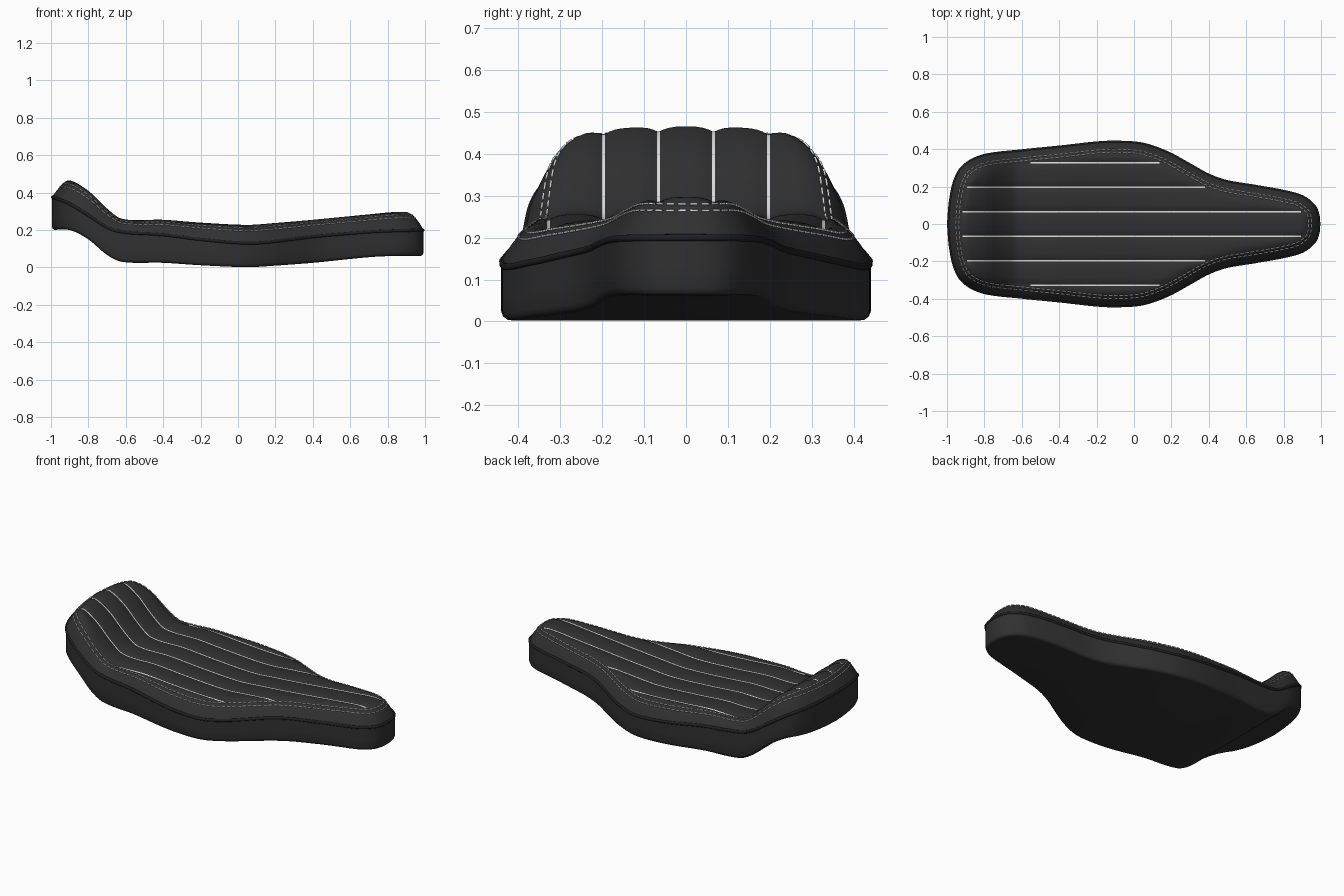
import bpy, bmesh, math
from mathutils import Vector, kdtree

if "Cube" in bpy.data.objects:
    bpy.data.objects.remove(bpy.data.objects["Cube"])


def material(name, rgb, rough):
    m = bpy.data.materials.new(name)
    m.use_nodes = True
    m.diffuse_color = (*rgb, 1)
    node = m.node_tree.nodes["Principled BSDF"]
    node.inputs["Base Color"].default_value = (*rgb, 1)
    node.inputs["Roughness"].default_value = rough
    return m


LEATHER = material("black_leather", (0.03, 0.03, 0.03), 0.6)
PIPING = material("piping_black", (0.014, 0.014, 0.014), 0.5)
THREAD = material("white_thread", (0.75, 0.75, 0.75), 0.7)


def spline(keys, vals, t):
    """Smooth curve through (keys, vals)."""
    n = len(keys)
    t = min(max(t, keys[0]), keys[-1])
    i = max(k for k in range(n - 1) if keys[k] <= t)

    def slope(k):
        a, b = max(k - 1, 0), min(k + 1, n - 1)
        return (vals[b] - vals[a]) / (keys[b] - keys[a])
    h = keys[i + 1] - keys[i]
    s = (t - keys[i]) / h
    r = 1 - s
    return (vals[i] * (1 + 2 * s) * r * r + vals[i + 1] * (3 - 2 * s) * s * s
            + h * s * r * (slope(i) * r - slope(i + 1) * s))


# Half outline in plan, tail to nose
OUTLINE = [(-.995, 0), (-.985, .12), (-.96, .235), (-.91, .315), (-.8, .37), (-.6, .395),
           (-.4, .415), (-.2, .437), (-.08, .441), (.05, .43), (.18, .385), (.3, .32),
           (.4, .265), (.5, .23), (.65, .205), (.8, .178), (.9, .15), (.965, .1),
           (.987, .05), (.992, 0)]
# Side profile: x, underside, piping line, crown
PROFILE = [(-1, .2, .38, .46), (-.9, .2, .34, .466), (-.8, .15, .28, .41),
           (-.7, .067, .215, .315), (-.62, .03, .19, .26), (-.4, .025, .175, .255),
           (-.2, .012, .15, .24), (.05, .002, .13, .228), (.2, .01, .14, .238),
           (.4, .025, .165, .255), (.7, .055, .19, .284), (.85, .062, .197, .297),
           (1, .062, .2, .295)]
XS, UNDER, PIPE, CROWN = zip(*PROFILE)


def level(which, x):
    return spline(XS, which, x)


def resample(pts, count):
    """Evenly spaced points along a polyline."""
    run = [0]
    for a, b in zip(pts, pts[1:]):
        run.append(run[-1] + (b - a).length)
    out, j = [], 0
    for i in range(count + 1):
        s = run[-1] * i / count
        while j < len(pts) - 2 and run[j + 1] < s:
            j += 1
        out.append(pts[j].lerp(pts[j + 1], (s - run[j]) / (run[j + 1] - run[j])))
    return out


def closed_outline(count):
    ox, oy = zip(*OUTLINE)
    idx = list(range(len(OUTLINE)))
    top = len(idx) - 1
    pts = [Vector((spline(idx, ox, top * k / 600), spline(idx, oy, top * k / 600)))
           for k in range(601)]
    half = resample(pts, count)
    return half + [Vector((p.x, -p.y)) for p in half[-2:0:-1]]


def inset(loop, d):
    out = []
    for i, p in enumerate(loop):
        t = (loop[(i + 1) % len(loop)] - loop[i - 1]).normalized()
        out.append(p + Vector((t.y, -t.x)) * d)
    return out


HALF = 130
LOOP = closed_outline(HALF)
dense = closed_outline(1500)
tree = kdtree.KDTree(len(dense))
for i, p in enumerate(dense):
    tree.insert((p.x, p.y, 0), i)
tree.balance()

# Upholstery: domed shoulder with lengthwise padded channels
PITCH, SEAM, SEAM_START = 0.1313, 0.0035, 0.072


def edge_distance(x, y):
    return tree.find((x, y, 0))[2]


def cushion_height(x, y):
    d = edge_distance(x, y)
    f = 1 - (1 - min(d / 0.1, 1)) ** 2
    u = abs(2 * (y / PITCH - round(y / PITCH)))
    fade = min(max((d - 0.058) / 0.02, 0), 1)
    base = level(PIPE, x)
    return base + (level(CROWN, x) - base) * f - 0.013 * u ** 3 * fade


def add_ring(bm, loop, z):
    return [bm.verts.new((p.x, p.y, z(p))) for p in loop]


def bridge(bm, a, b):
    n = len(a)
    for i in range(n):
        bm.faces.new((a[i], a[(i + 1) % n], b[(i + 1) % n], b[i]))


def cap(bm, ring):
    """Close a ring with strips from side to side."""
    n, faces = len(ring), []
    for i in range(HALF):
        quad = [ring[i], ring[i + 1], ring[(n - i - 1) % n], ring[(n - i) % n]]
        faces.append(bm.faces.new(list(dict.fromkeys(quad))))
    return faces


def finish(bm, name, mats, angle):
    bmesh.ops.recalc_face_normals(bm, faces=bm.faces)
    me = bpy.data.meshes.new(name)
    bm.to_mesh(me)
    bm.free()
    ob = bpy.data.objects.new(name, me)
    bpy.context.collection.objects.link(ob)
    for m in mats:
        me.materials.append(m)
    bpy.ops.object.select_all(action='DESELECT')
    ob.select_set(True)
    bpy.context.view_layer.objects.active = ob
    bpy.ops.object.shade_smooth_by_angle(angle=math.radians(angle))
    return ob


def flat(p):
    return 0


# Padded cushion
bm = bmesh.new()
rings = [add_ring(bm, inset(LOOP, d), flat) for d in (0, .006, .014, .024, .036, .05)]
for a, b in zip(rings, rings[1:]):
    bridge(bm, a, b)
inner = cap(bm, rings[-1])
cuts = []
for k in range(-3, 4):
    cuts += [(k + s) * PITCH for s in (-.4, -.3, -.18, 0, .18, .3, .4)]
    cuts += [k * PITCH + s * (PITCH / 2 - SEAM) for s in (-1, 1)]
    if abs(k) == 3:
        cuts.append(k * PITCH + math.copysign(PITCH / 2, k))
for y in cuts:
    geom = inner + list({e for f in inner for e in f.edges})
    geom += list({v for f in inner for v in f.verts})
    res = bmesh.ops.bisect_plane(bm, geom=geom, plane_co=(0, y, 0), plane_no=(0, 1, 0), dist=1e-6)
    inner = list({g for g in res["geom"] if isinstance(g, bmesh.types.BMFace)})
# Sewn seams between channels
for f in bm.faces:
    c = f.calc_center_median()
    seam = abs(abs(c.y) / PITCH % 1 - 0.5) * PITCH < SEAM
    f.material_index = int(seam and abs(c.y) < 2.6 * PITCH and edge_distance(c.x, c.y) > SEAM_START)
for v in bm.verts:
    v.co.z = cushion_height(v.co.x, v.co.y)
finish(bm, "padded_cushion", [LEATHER, THREAD], 60)

# Side skirt and underside
bm = bmesh.new()
rings = [add_ring(bm, LOOP, lambda p: level(PIPE, p.x)),
         add_ring(bm, LOOP, lambda p: level(PIPE, p.x) * .5 + level(UNDER, p.x) * .5)]
for d, rise in ((0, .018), (.004, .007), (.012, .001), (.02, 0)):
    rings.append(add_ring(bm, inset(LOOP, d), lambda p: level(UNDER, p.x) + rise))
for a, b in zip(rings, rings[1:]):
    bridge(bm, a, b)
cap(bm, rings[-1])
finish(bm, "side_skirt", [LEATHER], 50)


def tube(name, paths, radius, mat, cyclic):
    cu = bpy.data.curves.new(name, 'CURVE')
    cu.dimensions = '3D'
    cu.bevel_depth = radius
    cu.bevel_resolution = 2
    cu.use_fill_caps = True
    for path in paths:
        s = cu.splines.new('POLY')
        s.points.add(len(path) - 1)
        for pt, co in zip(s.points, path):
            pt.co = (*co, 1)
        s.use_cyclic_u = cyclic
    cu.materials.append(mat)
    bpy.context.collection.objects.link(bpy.data.objects.new(name, cu))


# Piping around the rim
tube("rim_piping", [[(p.x, p.y, level(PIPE, p.x)) for p in inset(LOOP, .004)]], .009, PIPING, True)

# Double row of edge stitching
for name, d in (("outer_stitching", .042), ("inner_stitching", .058)):
    ring = inset(LOOP, d)
    path = resample(ring + ring[:1], 480)
    dashes = [[(p.x, p.y, cushion_height(p.x, p.y) + .001) for p in path[i:i + 3]]
              for i in range(0, 480, 3)]
    tube(name, dashes, .0028, THREAD, False)
